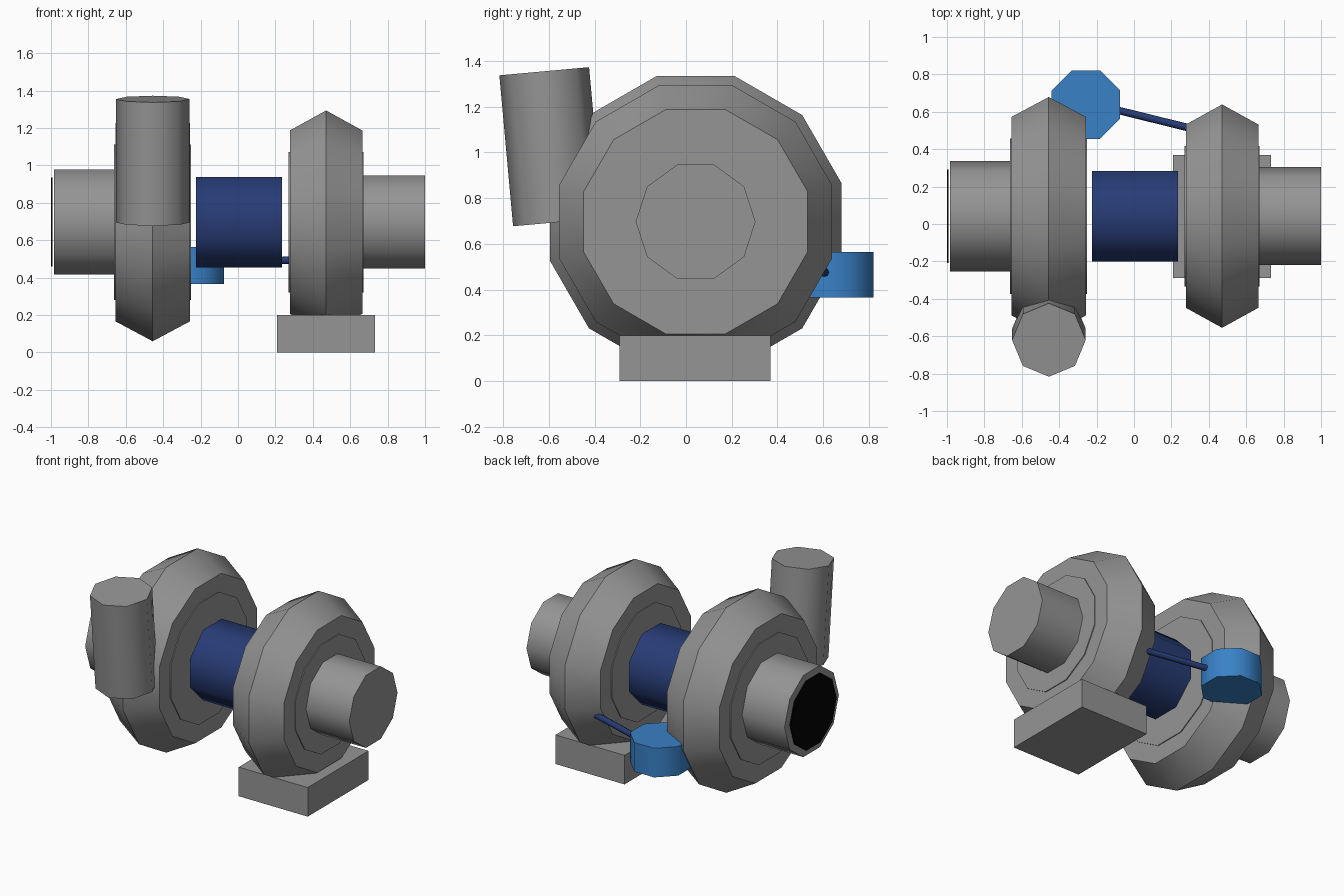
import bpy, math
from mathutils import Vector, Matrix

cube = bpy.data.objects.get("Cube")
if cube:
    bpy.data.objects.remove(cube)


def material(name, rgb):
    m = bpy.data.materials.new(name)
    m.use_nodes = True
    color = (*rgb, 1)
    m.diffuse_color = color
    m.node_tree.nodes["Principled BSDF"].inputs["Base Color"].default_value = color
    return m


grey = material("cast_grey", (0.3, 0.3, 0.3))
navy = material("navy_blue", (0.02, 0.045, 0.18))
blue = material("bright_blue", (0.04, 0.22, 0.57))
black = material("black", (0.001, 0.001, 0.001))


def lathe(name, profile, sides, mat, start=Vector(), axis=Vector((1, 0, 0)), turn=0.0):
    """Closed solid of (distance, corner radius) rings stepped along an axis."""
    side = Vector((0, 1, 0)) if abs(axis.y) < 0.5 else Vector((1, 0, 0))
    u = (side - axis * side.dot(axis)).normalized()
    v = axis.cross(u)
    verts, faces = [], []
    for d, r in profile:
        for i in range(sides):
            a = math.tau * (i + turn) / sides
            verts.append(start + axis * d + r * (u * math.cos(a) + v * math.sin(a)))
    for k in range(len(profile) - 1):
        for i in range(sides):
            j = (i + 1) % sides
            b, t = k * sides, (k + 1) * sides
            faces.append((b + i, b + j, t + j, t + i))
    faces.append(tuple(reversed(range(sides))))
    faces.append(tuple(range(len(verts) - sides, len(verts))))
    mesh = bpy.data.meshes.new(name)
    mesh.from_pydata(verts, [], faces)
    mesh.materials.append(mat)
    ob = bpy.data.objects.new(name, mesh)
    bpy.context.collection.objects.link(ob)
    bpy.ops.object.select_all(action='DESELECT')
    ob.select_set(True)
    bpy.context.view_layer.objects.active = ob
    bpy.ops.object.shade_smooth_by_angle(angle=math.radians(50))
    return ob


def housing(name, x, half, ridge, rim, step):
    """Twelve-sided wheel with a pointed rim and a thin raised disc per side."""
    flat = math.cos(math.pi / 12)
    right = [(0, ridge), (half, rim), (half, step), (half + 0.006, step)]
    left = [(-d, r) for d, r in reversed(right[1:])]
    profile = [(d, r / flat) for d, r in left + right]
    lathe(name, profile, 12, grey, Vector((x, 0.042, 0.697)), turn=0.5)


hub = Vector((0, 0.042, 0.697))

# Two wheel housings
housing("compressor_housing", -0.456, 0.2, 0.637, 0.53, 0.415)
housing("turbine_housing", 0.471, 0.194, 0.597, 0.49, 0.375)

# Pipes along the shaft
lathe("inlet_pipe", [(-0.985, 0.295), (-0.6, 0.295)], 10, grey, hub)
lathe("inlet_opening", [(-1.0, 0.25), (-0.992, 0.25)], 10, black, hub)
lathe("exhaust_pipe", [(0.6, 0.262), (1.0, 0.262)], 10, grey, hub)
lathe("center_bearing", [(-0.224, 0.262), (0.236, 0.262)], 8, navy, hub, turn=0.5)

# Leaning outlet pipe on the compressor
bottom, top = Vector((-0.455, -0.56, 0.695)), Vector((-0.455, -0.62, 1.355))
lathe("outlet_pipe", [(0, 0.197), ((top - bottom).length, 0.197)], 8, grey,
      bottom, (top - bottom).normalized())

# Actuator canister and its rod
lathe("actuator_canister", [(0, 0.198), (0.2, 0.198)], 8, blue,
      Vector((-0.257, 0.638, 0.365)), Vector((0, 0, 1)), 0.5)
a, b = Vector((-0.2, 0.636, 0.47)), Vector((0.4, 0.488, 0.5))
lathe("actuator_rod", [(0, 0.02), ((b - a).length, 0.02)], 8, navy,
      a, (b - a).normalized())

# Mounting foot under the turbine
bpy.ops.mesh.primitive_cube_add(size=1, location=(0.471, 0.04, 0.1))
foot = bpy.context.object
foot.name = "mounting_foot"
foot.data.transform(Matrix.Diagonal((0.525, 0.66, 0.2, 1)))
foot.data.materials.append(grey)
